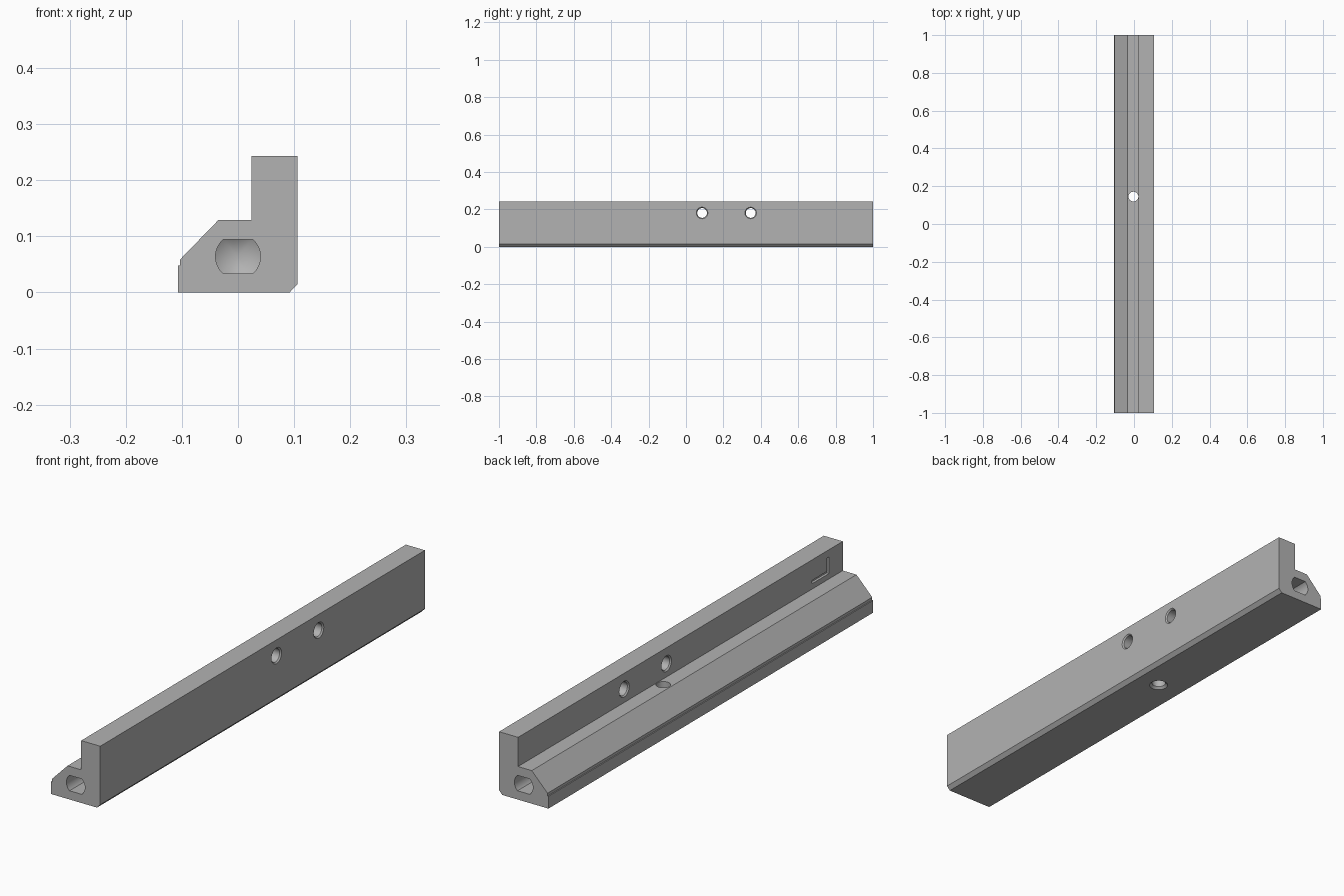
import bpy
import bmesh
from math import cos, sin, pi, radians
from mathutils import Matrix, Vector

cube = bpy.data.objects.get("Cube")
if cube:
    bpy.data.objects.remove(cube, do_unlink=True)

# Single grey finish
grey = bpy.data.materials.new("plain grey")
grey.use_nodes = True
grey.diffuse_color = (0.45, 0.45, 0.45, 1)
grey.node_tree.nodes["Principled BSDF"].inputs["Base Color"].default_value = grey.diffuse_color


def add_object(name, bm):
    bmesh.ops.recalc_face_normals(bm, faces=bm.faces)
    mesh = bpy.data.meshes.new(name)
    bm.to_mesh(mesh)
    bm.free()
    mesh.materials.append(grey)
    obj = bpy.data.objects.new(name, mesh)
    bpy.context.collection.objects.link(obj)
    return obj


def prism(name, points, direction):
    """Extrude a flat outline along a direction."""
    bm = bmesh.new()
    face = bm.faces.new([bm.verts.new(p) for p in points])
    extruded = bmesh.ops.extrude_face_region(bm, geom=[face])["geom"]
    verts = [v for v in extruded if isinstance(v, bmesh.types.BMVert)]
    bmesh.ops.translate(bm, verts=verts, vec=direction)
    return add_object(name, bm)


def drill(name, start, direction, profile, flat=None, sides=48):
    """Turn (radius, depth) pairs about an axis; flat trims top and bottom."""
    bm = bmesh.new()
    rings = []
    for radius, depth in profile:
        rings.append([bm.verts.new((radius * cos(2 * pi * i / sides),
                                    radius * sin(2 * pi * i / sides), depth))
                      for i in range(sides)])
    for low, high in zip(rings, rings[1:]):
        for i in range(sides):
            j = (i + 1) % sides
            bm.faces.new((low[i], low[j], high[j], high[i]))
    bm.faces.new(rings[0])
    bm.faces.new(rings[-1])
    bmesh.ops.remove_doubles(bm, verts=bm.verts, dist=0.00005)
    turn = Vector((0, 0, 1)).rotation_difference(Vector(direction)).to_matrix().to_4x4()
    bmesh.ops.transform(bm, matrix=Matrix.Translation(start) @ turn, verts=bm.verts)
    if flat:
        for side in (-1, 1):
            bmesh.ops.bisect_plane(
                bm, geom=bm.verts[:] + bm.edges[:] + bm.faces[:],
                plane_co=Vector(start) + Vector((0, 0, side * flat)),
                plane_no=(0, 0, side), clear_outer=True)
            bmesh.ops.holes_fill(bm, edges=[e for e in bm.edges if e.is_boundary])
    return add_object(name, bm)


# Rail section, extruded along its length
section = [(-0.107, 0), (0.092, 0), (0.106, 0.015), (0.106, 0.243),
           (0.024, 0.243), (0.024, 0.129), (-0.035, 0.129),
           (-0.103, 0.059), (-0.103, 0.048), (-0.107, 0.048)]
rail = prism("angled_rail", [(x, -1, z) for x, z in section], (0, 2, 0))

cutters = []

# Blind flat-sided sockets with a conical bottom, one in each end
for side in (-1, 1):
    cutters.append(drill("end_socket_cutter", (0, side * 1.01, 0.064), (0, -side, 0),
                         [(0.04, 0), (0.04, 0.21), (0.00001, 0.235)], flat=0.03))

# Cross holes through the upright, chamfered on both faces
for y in (0.086, 0.346):
    cutters.append(drill("cross_hole_cutter", (0.116, y, 0.181), (-1, 0, 0),
                         [(0.031, 0), (0.031, 0.01), (0.026, 0.015),
                          (0.026, 0.087), (0.031, 0.092), (0.031, 0.1)]))

# Vertical hole through the base, chamfered underneath
cutters.append(drill("vertical_hole_cutter", (-0.003, 0.145, -0.01), (0, 0, 1),
                     [(0.035, 0), (0.035, 0.01), (0.026, 0.019), (0.026, 0.15)]))

# Shallow corner-shaped groove near the front end of the upright
groove = [(-0.915, 0.15), (-0.81, 0.15), (-0.81, 0.163),
          (-0.902, 0.163), (-0.902, 0.215), (-0.915, 0.215)]
cutters.append(prism("corner_groove_cutter", [(0.014, y, z) for y, z in groove],
                     (0.02, 0, 0)))

# Cut every opening, then remove the cutters
bpy.ops.object.select_all(action="DESELECT")
bpy.context.view_layer.objects.active = rail
rail.select_set(True)
for cutter in cutters:
    cutter.hide_render = True
    cut = rail.modifiers.new("cut", "BOOLEAN")
    cut.operation = "DIFFERENCE"
    cut.solver = "EXACT"
    cut.object = cutter
    bpy.ops.object.modifier_apply(modifier=cut.name)
for cutter in cutters:
    bpy.data.objects.remove(cutter, do_unlink=True)
bpy.ops.object.shade_smooth_by_angle(angle=radians(25))
